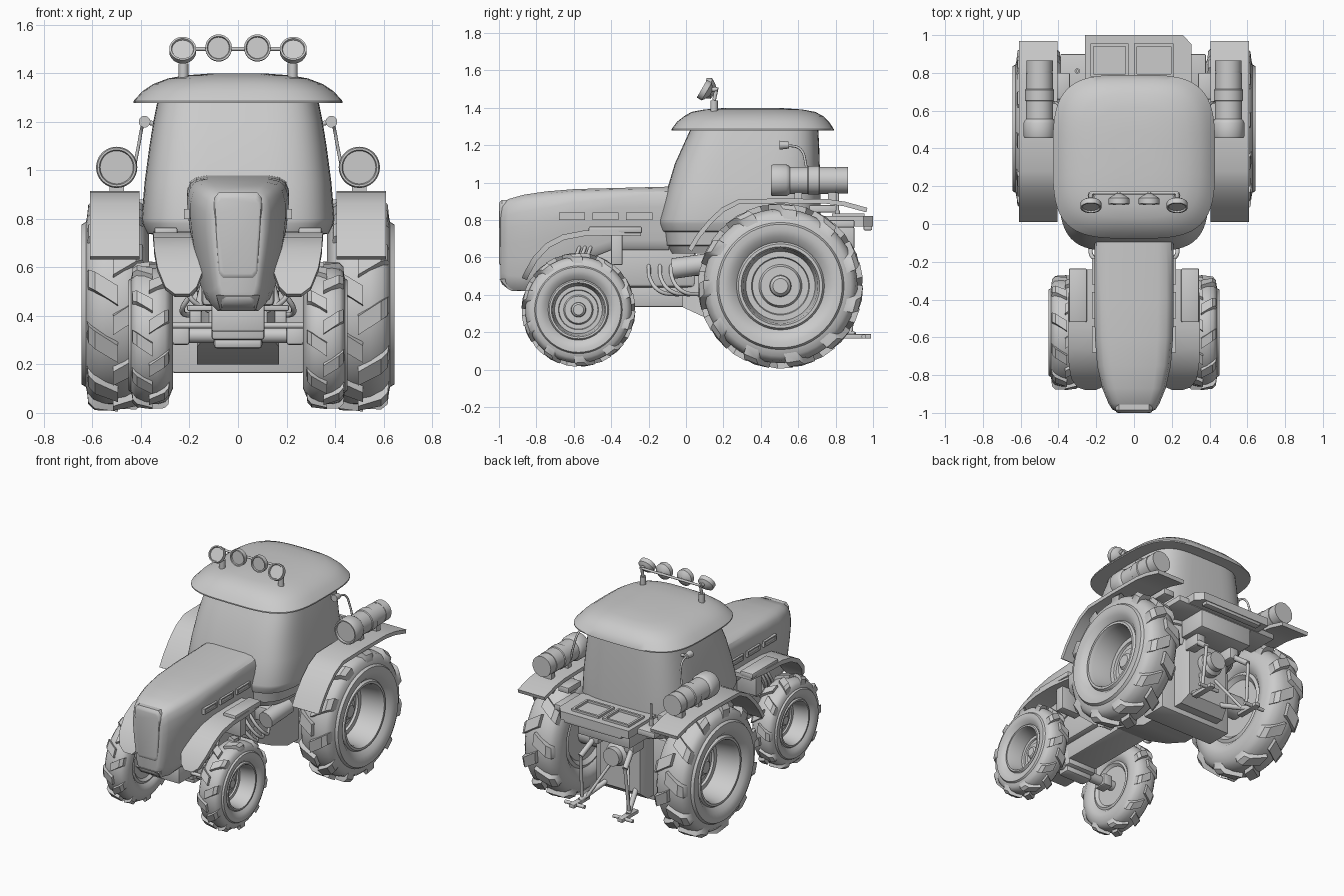
import bpy, bmesh
from math import sin, cos, pi, radians
from mathutils import Vector, Matrix

if "Cube" in bpy.data.objects:
    bpy.data.objects.remove(bpy.data.objects["Cube"])

grey = bpy.data.materials.new("plain_grey")
grey.use_nodes = True
grey.diffuse_color = (0.6, 0.6, 0.6, 1)
grey.node_tree.nodes["Principled BSDF"].inputs["Base Color"].default_value = (0.6, 0.6, 0.6, 1)
SIDES = ((1, "left_"), (-1, "right_"))
made = []


def finish(name, bm):
    bmesh.ops.remove_doubles(bm, verts=bm.verts, dist=0.0002)
    bmesh.ops.recalc_face_normals(bm, faces=bm.faces)
    me = bpy.data.meshes.new(name)
    bm.to_mesh(me)
    bm.free()
    me.materials.append(grey)
    ob = bpy.data.objects.new(name, me)
    bpy.context.collection.objects.link(ob)
    made.append(ob)
    return ob


def add_loft(bm, rings):
    """Skin closed rings of points and cap both ends."""
    loops = [[bm.verts.new(p) for p in r] for r in rings]
    n = len(loops[0])
    for a, b in zip(loops, loops[1:]):
        for i in range(n):
            j = (i + 1) % n
            bm.faces.new((a[i], a[j], b[j], b[i]))
    bm.faces.new(loops[0])
    bm.faces.new(loops[-1])


def loft(name, rings):
    bm = bmesh.new()
    add_loft(bm, rings)
    return finish(name, bm)


def box(name, x, y, z, bevel=0.0):
    bm = bmesh.new()
    lo, hi = Vector((min(x), min(y), min(z))), Vector((max(x), max(y), max(z)))
    bmesh.ops.create_cube(bm, size=1, matrix=Matrix.Translation((lo + hi) / 2) @ Matrix.Diagonal((*(hi - lo), 1)))
    if bevel:
        bmesh.ops.bevel(bm, geom=bm.edges[:], offset=bevel, segments=2, affect='EDGES', profile=0.5)
    return finish(name, bm)


def revolve(name, profile, loc, axis, seg=32):
    """Spin (distance along axis, radius) points around an axis."""
    bm = bmesh.new()
    vs = [bm.verts.new((r, 0, d)) for d, r in profile]
    es = [bm.edges.new(p) for p in zip(vs, vs[1:])]
    bmesh.ops.spin(bm, geom=vs + es, cent=(0, 0, 0), axis=(0, 0, 1), angle=2 * pi, steps=seg)
    q = Vector(axis).to_track_quat('Z', 'Y').to_matrix().to_4x4()
    bm.transform(Matrix.Translation(loc) @ q)
    return finish(name, bm)


def rod(name, a, b, r, seg=16):
    d = Vector(b) - Vector(a)
    return revolve(name, [(0, 0), (0, r), (d.length, r), (d.length, 0)], a, d, seg)


def hose(name, pts, r):
    cu = bpy.data.curves.new(name, 'CURVE')
    cu.dimensions, cu.bevel_depth, cu.bevel_resolution, cu.use_fill_caps = '3D', r, 2, True
    sp = cu.splines.new('BEZIER')
    sp.bezier_points.add(len(pts) - 1)
    for bp, p in zip(sp.bezier_points, pts):
        bp.co = p
        bp.handle_left_type = bp.handle_right_type = 'AUTO'
    cu.materials.append(grey)
    bpy.context.collection.objects.link(bpy.data.objects.new(name, cu))


def squircle(z, hx, y0, y1, power, n=56):
    f = lambda c: (abs(c) ** (2 / power)) * (1 if c > 0 else -1)
    return [(hx * f(cos(2 * pi * i / n)), (y0 + y1) / 2 + (y1 - y0) / 2 * f(sin(2 * pi * i / n)), z) for i in range(n)]


def strip(name, s, path, thick):
    """Curved mudguard strip from stations (y, z, inner x, outer x)."""
    rings = []
    for i, (y, z, xa, xb) in enumerate(path):
        p, q = path[max(i - 1, 0)], path[min(i + 1, len(path) - 1)]
        t = Vector((q[0] - p[0], q[1] - p[1])).normalized() * thick
        rings.append([(s * xa, y, z), (s * xb, y, z), (s * xb, y + t.y, z - t.x), (s * xa, y + t.y, z - t.x)])
    loft(name, rings)


# Wheels: revolved tyre and dished rim, with broad slanted lugs
WHEEL = [(.005, 0), (.005, .04), (-.01, .055), (-.04, .058), (-.04, .105), (-.06, .115), (-.06, .15), (-.045, .155),
         (-.045, .185), (.09, .2), (.115, .21), (.115, .225), (.1, .235), (.128, .265), (.139, .3), (.139, .33),
         (.122, .34), (.114, .375), (.09, .4), (.04, .412), (-.04, .412), (-.09, .4), (-.114, .375),
         (-.138, .32), (-.128, .265), (-.1, .235), (-.11, .215), (-.085, .19), (-.085, 0)]
LUG = [(.117, .365, 0), (.112, .412, .02), (.085, .436, .06), (-.01, .442, .2)]


def wheel(name, s, x, y, z, kr, kx, lugs):
    revolve(name + "wheel", [(d * kx, r * kr) for d, r in WHEEL], (s * x, y, z), (s, 0, 0), 48)
    bm = bmesh.new()
    for i in range(lugs * 2):
        side, base = (1 if i % 2 else -1), i * pi / lugs
        rings = []
        for d, r, da in LUG:
            rings.append([(s * x + side * d * kx, y + rr * kr * cos(base + da + w), z + rr * kr * sin(base + da + w))
                          for rr, w in ((r - .05, -.11), (r, -.09), (r, .09), (r - .05, .11))])
        add_loft(bm, rings)
    finish(name + "tread_lugs", bm)


for s, side in SIDES:
    wheel(side + "rear_", s, .505, .505, .447, 1, 1, 11)
    wheel(side + "front_", s, .36, -.575, .32, .69, .66, 10)

# Bonnet: sections change from a tapered nose to straighter sides
SECTION = [(.5, 0), (.68, .06), (.77, .15), (.85, .32), (.94, .5), (1, .68), (1, .82), (.94, .92), (.82, .97), (.6, .995)]
rings = []
for y, w, t, b, k in ((-.992, .095, .865, .475, 0), (-.982, .115, .888, .455, 0), (-.95, .135, .914, .43, 0),
                      (-.87, .168, .937, .42, 0), (-.75, .195, .955, .45, .1), (-.6, .207, .967, .56, .4),
                      (-.4, .21, .972, .64, .6), (-.09, .21, .98, .64, .6)):
    half = [(w * (u + (1 - u) * k if v < .7 else u), b + (t - b) * v) for u, v in SECTION]
    rings.append([(x, y, z) for x, z in half] + [(-x, y, z) for x, z in reversed(half)])
loft("bonnet", rings)
GRILLE = [(.065, .55), (.082, .57), (.1, .84), (.098, .885), (.08, .908)]
loft("grille_panel", [[(x * sx * g, y, .72 + (z - .72) * g) for sx, pts in ((1, GRILLE), (-1, GRILLE[::-1])) for x, z in pts]
                      for y, g in ((-.94, 1), (-.985, 1), (-.997, .93), (-1, .86))])
loft("chin_lip", [[(-w, y0, z), (w, y0, z), (w, -.86, z), (-w, -.86, z)]
                  for z, w, y0 in ((.42, .065, -.93), (.43, .075, -.95), (.485, .09, -.998))])
for s, side in SIDES:
    for i in range(3):
        y = -.68 + i * .18
        for j, (ya, yb, za, zb) in enumerate(((0, .14, .8, .808), (0, .14, .832, .84), (0, .01, .8, .84), (.13, .14, .8, .84))):
            box(f"{side}bonnet_vent_{i + 1}_rim_{j + 1}", (s * .19, s * .222), (y + ya, y + yb), (za, zb))
        box(f"{side}vent_slot_{i + 1}", (s * .19, s * .214), (y + .005, y + .135), (.804, .836))

# Cab and roof
loft("cab", [squircle(z, hx, a, b, p) for z, hx, a, b, p in (
    (.62, .3, -.08, .68, 4), (.66, .32, -.1, .69, 4), (.665, .34, -.11, .69, 4), (.735, .35, -.12, .7, 4),
    (.74, .375, -.13, .71, 4), (.78, .395, -.145, .72, 4), (.8, .398, -.145, .72, 4), (.95, .385, -.105, .72, 4),
    (1.1, .365, -.06, .715, 4), (1.2, .349, -.015, .712, 4), (1.32, .325, .04, .705, 4))])
loft("roof", [squircle(z, hx, a, b, p) for z, hx, a, b, p in (
    (1.28, .33, .03, .71, 4), (1.278, .43, -.077, .79, 3.6), (1.286, .43, -.077, .79, 3.6),
    (1.325, .395, -.048, .765, 3.5), (1.355, .35, -.01, .735, 3.4), (1.378, .29, .03, .69, 3.3),
    (1.391, .22, .1, .62, 3), (1.399, .11, .21, .5, 2.6))])

# Roof lamp bar: outer lamps tilt up, inner lamps face forward
rod("lamp_bar", (-.23, .165, 1.5), (.23, .165, 1.5), .008)
LAMP = [(.008, 0), (.008, .044), (0, .047), (0, .055), (.03, .055), (.04, .042), (.055, .015), (.055, 0)]
for s, side in SIDES:
    rod(side + "lamp_post", (s * .225, .15, 1.36), (s * .225, .15, 1.44), .02)
    rod(side + "lamp_stem", (s * .225, .15, 1.44), (s * .225, .165, 1.51), .01)
    for x, y, z, tilt, label in ((.228, .085, 1.502, 30, "outer"), (.08, .105, 1.505, 4, "inner")):
        revolve(f"{side}{label}_lamp", LAMP, (s * x, y, z), (0, cos(radians(tilt)), -sin(radians(tilt))))
        rod(f"{side}{label}_lamp_mount", (s * x, .125, 1.495), (s * x, .167, 1.5), .012)

# Rear mudguards, side canisters, mirrors and cables
CANISTER = [(.012, 0), (.012, .068), (0, .072), (0, .08), (.012, .085), (.08, .085), (.095, .078), (.1, .072), (.195, .072),
            (.2, .077), (.255, .077), (.26, .072), (.345, .072), (.345, .068), (.355, .068), (.355, .07), (.41, .07), (.41, 0)]
GUARD = [(.01, .645), (.055, .72), (.12, .8), (.19, .865), (.28, .91), (.5, .915), (.75, .912), (.85, .898), (.97, .865)]
for s, side in SIDES:
    strip(side + "rear_mudguard", s, [(y, z, .405, .61) for y, z in GUARD], .025)
    box(side + "mudguard_bracket", (s * .34, s * .42), (.66, .8), (.84, .88), .005)
    revolve(side + "canister", CANISTER, (s * .5, .455, 1.012), (0, 1, 0), 36)
    for y in (.6, .78):
        box(f"{side}canister_foot_{int(y * 100)}", (s * .47, s * .53), (y - .02, y + .02), (.9, .96))
    revolve(side + "cab_lamp", [(0, 0), (0, .024), (.05, .018), (.05, 0)], (s * .385, .5, 1.2), (0, 1, 0), 20)
    rod(side + "cab_lamp_arm", (s * .335, .535, 1.19), (s * .385, .535, 1.2), .01)
    hose(side + "cable", [(s * .385, .54, 1.2), (s * .395, .61, 1.18), (s * .41, .64, 1.1), (s * .43, .645, 1)], .007)

# Front mudguards
for s, side in SIDES:
    strip(side + "front_mudguard", s,
          [(-.878, .49, .2, .26), (-.865, .52, .17, .3), (-.82, .6, .14, .332), (-.75, .675, .15, .345),
           (-.66, .722, .17, .348), (-.55, .743, .18, .35), (-.4, .747, .18, .35), (-.24, .745, .19, .33)], .03)
    box(side + "mudguard_top_plate", (s * .25, s * .345), (-.52, -.235), (.73, .765), .008)
    box(side + "mudguard_stay", (s * .15, s * .3), (-.4, -.34), (.56, .73), .005)

# Engine, chassis and axles
box("engine_block", (-.15, .15), (-.78, .05), (.44, .68), .02)
box("chassis_beam", (-.11, .11), (-.8, .15), (.335, .46), .01)
loft("gearbox", [[(x, y, z) for x, z in ((-w, a), (w, a), (w, b), (-w, b))]
                 for y, w, a, b in ((-.02, .12, .335, .5), (.12, .17, .27, .64), (.3, .17, .2, .66),
                                    (.66, .17, .2, .7), (.72, .15, .25, .76))])
box("rear_cross_plate", (-.27, .27), (.42, .6), (.165, .6), .008)
box("front_axle_housing", (-.11, .11), (-.65, -.5), (.3, .43), .015)
box("front_axle_sump", (-.1, .1), (-.62, -.53), (.265, .31), .015)
box("front_cross_bar", (-.21, .21), (-.68, -.63), (.42, .445), .006)
rod("front_axle", (-.31, -.575, .32), (.31, -.575, .32), .032, 20)
rod("rear_axle", (-.46, .505, .447), (.46, .505, .447), .075, 24)
rod("steering_rod", (-.28, -.66, .36), (.28, -.66, .36), .012)
for s, side in SIDES:
    box(side + "axle_knuckle", (s * .2, s * .27), (-.62, -.53), (.28, .36), .01)
    box(side + "axle_bracket", (s * .15, s * .2), (-.66, -.6), (.36, .43), .006)
    rod(side + "axle_strut", (s * .18, -.63, .37), (s * .14, -.6, .52), .018)
    rod(side + "side_tank", (s * .26, -.07, .54), (s * .28, .14, .57), .055, 24)
    box(side + "tank_bracket", (s * .12, s * .25), (-.03, .08), (.5, .6), .01)
    for i in range(3):
        y = -.2 + i * .06
        hose(f"{side}engine_hose_{i + 1}", [(s * .14, y, .56), (s * .2, y + .01, .48), (s * .23, y + .06, .42),
                                            (s * .18, y + .16, .4)], .011)
        hose(f"{side}front_hose_{i + 1}", [(s * .15, -.5 - i * .03, .68), (s * .22, -.53 - i * .03, .6),
                                           (s * .2, -.58 - i * .03, .48), (s * .12, -.6, .42)], .01)

# Rear platform with framed trays
loft("platform", [[(-.26, .7, z), (.305, .7, z), (.305, .95, z), (.26, 1, z), (-.26, 1, z)] for z in (.765, .82)])
box("platform_wings", (-.39, .38), (.68, .9), (.76, .8), .006)
box("platform_rear_lip", (-.2, .24), (.95, .995), (.745, .78), .005)
box("under_platform_box", (-.2, .2), (.7, .9), (.64, .765), .01)
for label, x0, x1 in (("right", -.23, -.03), ("left", .0, .21)):
    for i, (xa, xb, ya, yb) in enumerate(((x0, x1, .78, .795), (x0, x1, .94, .955),
                                          (x0, x0 + .015, .78, .955), (x1 - .015, x1, .78, .955))):
        box(f"{label}_tray_rim_{i + 1}", (xa, xb), (ya, yb), (.815, .835))
rod("platform_pin", (-.3, .81, .79), (-.3, .81, .95), .008)
rod("platform_pin_base", (-.3, .81, .79), (-.3, .81, .85), .014)

# Rear drive shaft and three point hitch
revolve("drive_shaft_cover", [(0, 0), (0, .08), (.07, .08), (.09, .06), (.13, .06), (.13, 0)], (0, .69, .5), (0, 1, 0))
for s, side in SIDES:
    box(side + "hitch_shoulder", (s * .1, s * .17), (.7, .82), (.56, .64), .01)
    rod(side + "lift_arm", (s * .14, .78, .6), (s * .17, .91, .5), .018)
    rod(side + "lift_link", (s * .17, .91, .5), (s * .18, .88, .2), .011)
    rod(side + "lower_arm", (s * .11, .7, .27), (s * .185, .9, .185), .017)
    box(side + "hitch_bar", (s * .165, s * .205), (.81, .99), (.165, .19), .004)
    rod(side + "hitch_pin", (s * .11, .95, .177), (s * .26, .95, .177), .012)
    rod(side + "stabiliser", (s * .06, .72, .42), (s * .16, .86, .2), .01)

# Smooth shading with sharp edges kept
bpy.ops.object.select_all(action='DESELECT')
for ob in made:
    ob.select_set(True)
bpy.context.view_layer.objects.active = made[0]
bpy.ops.object.shade_smooth_by_angle(angle=radians(35))
